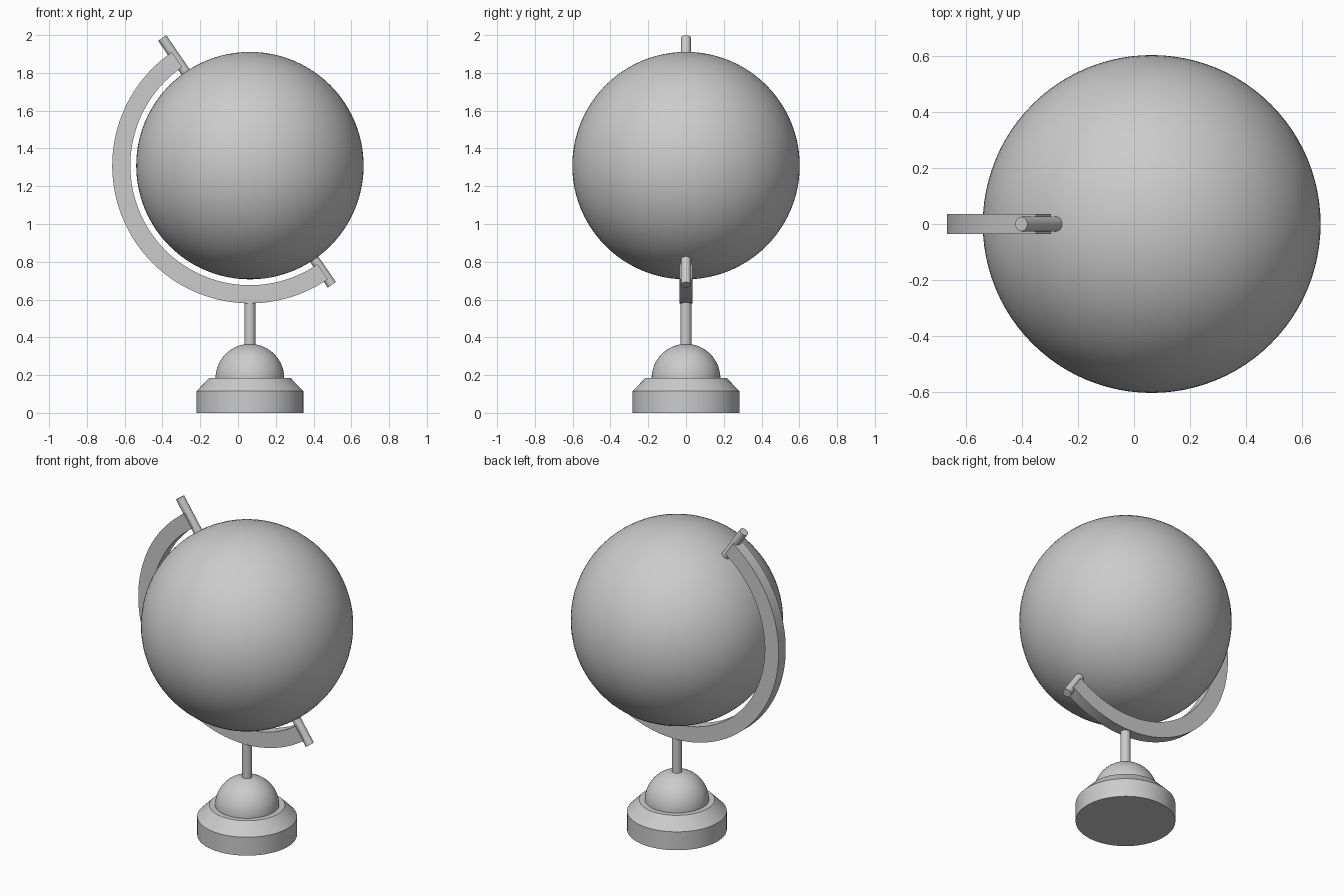
import bpy, bmesh, math
from mathutils import Vector, Matrix

if "Cube" in bpy.data.objects:
    bpy.data.objects.remove(bpy.data.objects["Cube"], do_unlink=True)

grey = bpy.data.materials.new("plain grey")
grey.use_nodes = True
grey.diffuse_color = (0.6, 0.6, 0.6, 1)
grey.node_tree.nodes["Principled BSDF"].inputs["Base Color"].default_value = (0.6, 0.6, 0.6, 1)

CENTRE = Vector((0.063, 0, 1.309))
TILT = math.radians(34.5)
AXIS = Vector((-math.sin(TILT), 0, math.cos(TILT)))


def finish(obj, name):
    obj.name = name
    obj.data.materials.append(grey)
    bpy.ops.object.select_all(action="DESELECT")
    obj.select_set(True)
    bpy.context.view_layer.objects.active = obj
    bpy.ops.object.shade_smooth_by_angle(angle=math.radians(30))
    return obj


def from_bmesh(bm, name):
    bmesh.ops.recalc_face_normals(bm, faces=bm.faces)
    mesh = bpy.data.meshes.new(name)
    bm.to_mesh(mesh)
    bm.free()
    obj = bpy.data.objects.new(name, mesh)
    bpy.context.collection.objects.link(obj)
    return finish(obj, name)


def ball(name, centre, radius, segments):
    bpy.ops.mesh.primitive_uv_sphere_add(segments=segments, ring_count=segments // 2,
                                         radius=radius, location=centre)
    return finish(bpy.context.object, name)


def rod(name, start, end, radius):
    span = end - start
    bpy.ops.mesh.primitive_cylinder_add(vertices=32, radius=radius, depth=span.length,
                                        location=(start + end) / 2,
                                        rotation=span.to_track_quat("Z", "Y").to_euler())
    return finish(bpy.context.object, name)


# Globe and its two axle pins
ball("globe", CENTRE, 0.602, 96)
rod("upper_pin", CENTRE + AXIS * 0.58, CENTRE + AXIS * 0.82, 0.026)
rod("lower_pin", CENTRE - AXIS * 0.58, CENTRE - AXIS * 0.766, 0.026)

# Half-circle bracket: a rectangle swept from the upper pin to the lower pin
bm = bmesh.new()
section = [bm.verts.new(CENTRE + AXIS * r + Vector((0, y, 0)))
           for r, y in ((0.633, -0.035), (0.729, -0.035), (0.729, 0.035), (0.633, 0.035))]
edges = [bm.edges.new((section[i], section[(i + 1) % 4])) for i in range(4)]
bmesh.ops.spin(bm, geom=section + edges, cent=CENTRE, axis=(0, -1, 0),
               angle=math.pi, steps=64)
bmesh.ops.holes_fill(bm, edges=[e for e in bm.edges if e.is_boundary], sides=4)
from_bmesh(bm, "bracket")

# Stand: post, dome and bevelled foot
foot = Vector((CENTRE.x, 0, 0))
rod("post", foot + Vector((0, 0, 0.3)), foot + Vector((0, 0, 0.62)), 0.029)
ball("dome", foot + Vector((0, 0, 0.183)), 0.182, 64)

bm = bmesh.new()
for low, high, z0, z1 in ((0.283, 0.283, 0, 0.115), (0.283, 0.214, 0.115, 0.186)):
    bmesh.ops.create_cone(bm, cap_ends=True, segments=64, radius1=low, radius2=high,
                          depth=z1 - z0,
                          matrix=Matrix.Translation(foot + Vector((0, 0, (z0 + z1) / 2))))
# Join the two sections into one solid
inner = [f for f in bm.faces if len(f.verts) > 4
         and abs(f.calc_center_median().z - 0.115) < 0.001]
bmesh.ops.delete(bm, geom=inner, context="FACES_ONLY")
bmesh.ops.remove_doubles(bm, verts=bm.verts, dist=0.0005)
from_bmesh(bm, "foot")
